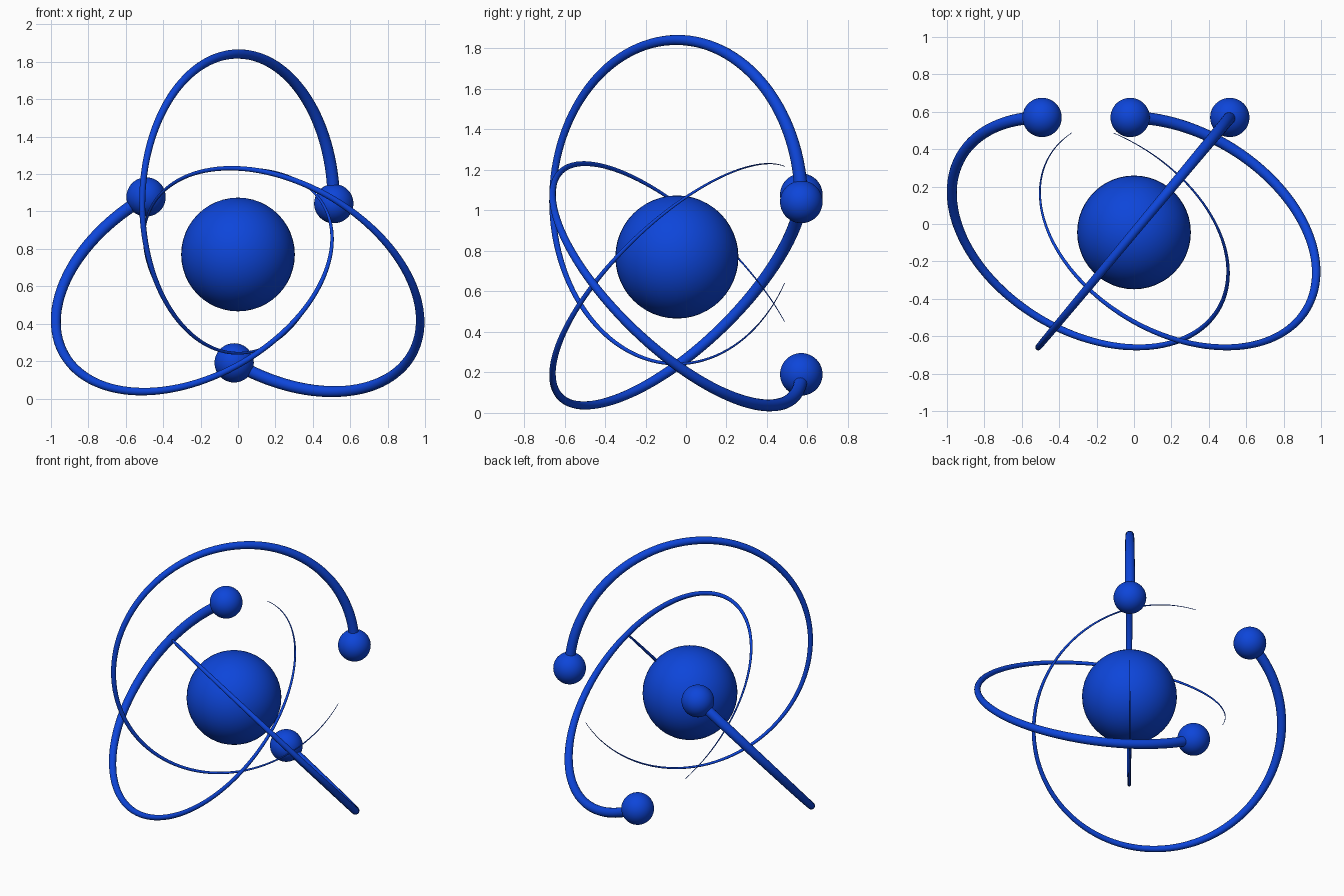
import bpy
import math
from mathutils import Matrix, Vector

if "Cube" in bpy.data.objects:
    bpy.data.objects.remove(bpy.data.objects["Cube"])

CENTRE = Vector((0, -0.045, 0.77))
ORBIT_R = 0.80                      # radius of each circular trail
LIFT = 0.272                        # trail centre offset from the nucleus
SWING = math.radians(50.2)          # heading of the trail plane
SWEEP = math.radians(330)

blue = bpy.data.materials.new("blue")
blue.diffuse_color = (0.004, 0.06, 0.7, 1)
blue.use_nodes = True
blue.node_tree.nodes["Principled BSDF"].inputs["Base Color"].default_value = blue.diffuse_color


def ball(name, radius, location):
    bpy.ops.mesh.primitive_uv_sphere_add(segments=48, ring_count=24,
                                         radius=radius, location=location)
    ob = bpy.context.object
    ob.name = name
    bpy.ops.object.shade_smooth()
    ob.data.materials.append(blue)


def orbit_point(angle, turn):
    flat = ORBIT_R * math.cos(angle)
    p = Vector((flat * math.cos(SWING), flat * math.sin(SWING),
                LIFT + ORBIT_R * math.sin(angle)))
    return CENTRE + Matrix.Rotation(turn, 3, 'Y') @ p


def trail(name, turn, steps=110):
    curve = bpy.data.curves.new(name, 'CURVE')
    curve.dimensions = '3D'
    curve.bevel_depth = 1.0
    curve.bevel_resolution = 6
    curve.use_fill_caps = True
    spline = curve.splines.new('POLY')
    spline.points.add(steps)
    for i, pt in enumerate(spline.points):
        t = i / steps
        pt.co = (*orbit_point(SWEEP * t, turn), 1)
        pt.radius = 0.0335 * (1 - t) + 0.0015 * t
    spline.use_smooth = True
    curve.materials.append(blue)
    ob = bpy.data.objects.new(name, curve)
    bpy.context.collection.objects.link(ob)


# central ball
ball("nucleus", 0.304, CENTRE)

# three electrons, each with a tapering trail, spaced around the y axis
for k in range(3):
    turn = math.radians(120 * k)
    ball(f"electron_{k + 1}", 0.105, orbit_point(0, turn))
    trail(f"orbit_trail_{k + 1}", turn)
